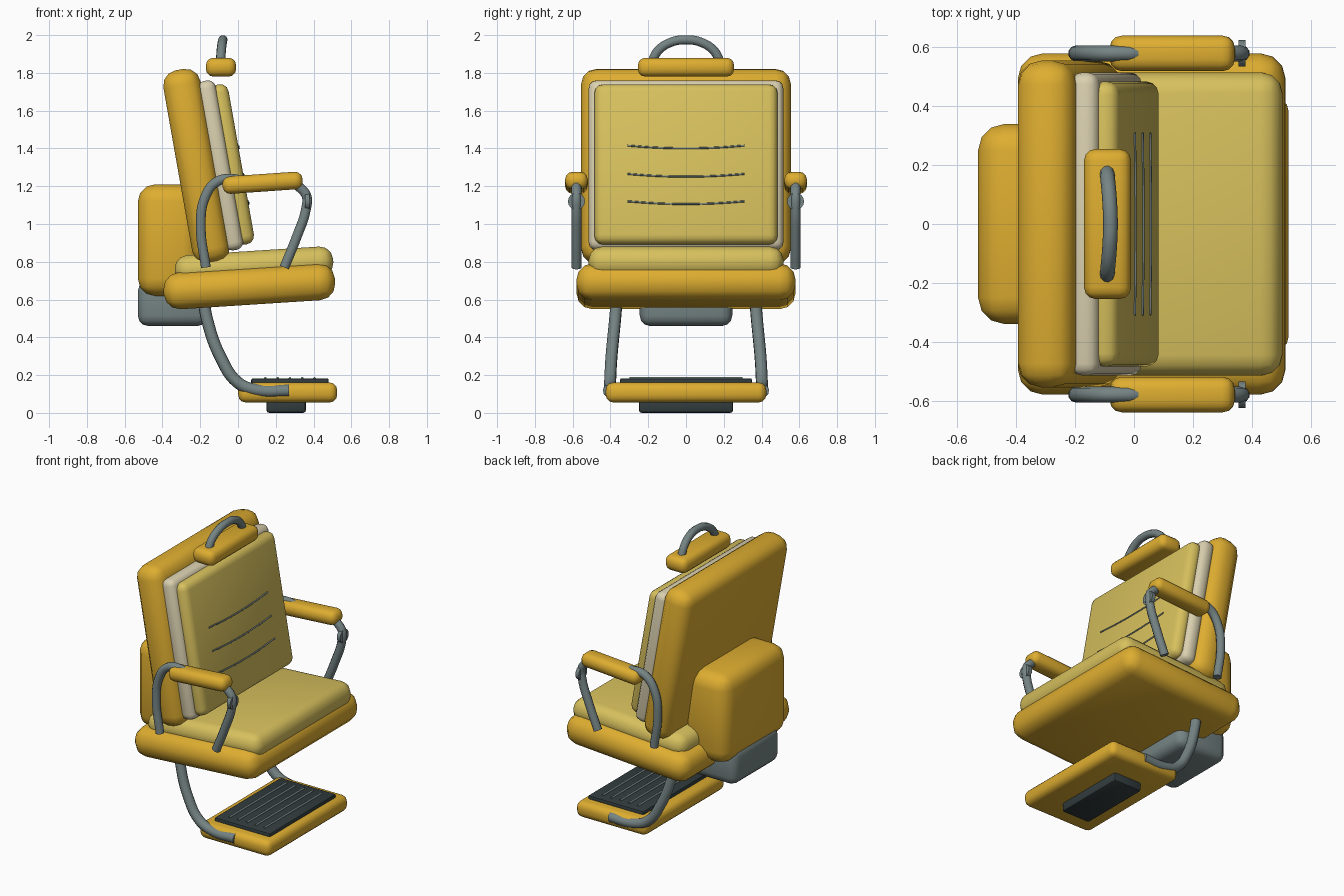
import bpy, bmesh
from math import radians, sin, cos
from mathutils import Matrix

if "Cube" in bpy.data.objects:
    bpy.data.objects.remove(bpy.data.objects["Cube"], do_unlink=True)


def material(name, r, g, b):
    m = bpy.data.materials.new(name)
    m.use_nodes = True
    m.diffuse_color = (r, g, b, 1)
    bsdf = m.node_tree.nodes["Principled BSDF"]
    bsdf.inputs["Base Color"].default_value = (r, g, b, 1)
    bsdf.inputs["Roughness"].default_value = 0.6
    return m


GOLD = material("golden yellow", 0.73, 0.42, 0.03)
PALE = material("pale yellow", 0.68, 0.53, 0.11)
CREAM = material("cream", 0.70, 0.63, 0.43)
GREY = material("steel grey", 0.18, 0.23, 0.23)
DARK = material("dark rubber", 0.032, 0.045, 0.048)


def finish(name, mesh, mat):
    obj = bpy.data.objects.new(name, mesh)
    bpy.context.collection.objects.link(obj)
    mesh.materials.clear()
    mesh.materials.append(mat)
    bpy.ops.object.select_all(action="DESELECT")
    obj.select_set(True)
    bpy.context.view_layer.objects.active = obj
    bpy.ops.object.shade_smooth_by_angle(angle=radians(40))
    return obj


def padded_box(name, centre, size, radius, mat, tilt=0, segments=3):
    """Rounded box, tilted so its +x end rises / its top leans back."""
    bm = bmesh.new()
    bmesh.ops.create_cube(bm, size=1, matrix=Matrix.Diagonal((*size, 1)))
    bmesh.ops.bevel(bm, geom=bm.edges[:], offset=radius, segments=segments,
                    profile=0.5, affect="EDGES", clamp_overlap=True)
    mesh = bpy.data.meshes.new(name)
    bm.to_mesh(mesh)
    bm.free()
    obj = finish(name, mesh, mat)
    obj.location = centre
    obj.rotation_euler.y = -radians(tilt)
    return obj


def tube(name, points, radius, mat):
    """Round tube following a smooth path."""
    data = bpy.data.curves.new(name, "CURVE")
    data.dimensions = "3D"
    data.bevel_depth = radius
    data.bevel_resolution = 3
    data.resolution_u = 6
    data.use_fill_caps = True
    spline = data.splines.new("BEZIER")
    spline.bezier_points.add(len(points) - 1)
    for bp, p in zip(spline.bezier_points, points):
        bp.co = p
        bp.handle_left_type = bp.handle_right_type = "AUTO"
    temp = bpy.data.objects.new(name + "_path", data)
    bpy.context.collection.objects.link(temp)
    bpy.context.view_layer.update()
    graph = bpy.context.evaluated_depsgraph_get()
    mesh = bpy.data.meshes.new_from_object(temp.evaluated_get(graph))
    bpy.data.objects.remove(temp, do_unlink=True)
    return finish(name, mesh, mat)


# Seat
padded_box("seat_base", (0.06, 0, 0.67), (0.91, 1.16, 0.195), 0.085, GOLD, 3.7)
padded_box("seat_cushion", (0.085, 0, 0.778), (0.84, 1.03, 0.16), 0.07, PALE, 3.7)

# Reclined backrest in three layers
LEAN = 10
padded_box("back_shell", (-0.22, 0, 1.305), (0.2, 1.11, 1.04), 0.08, GOLD, LEAN)
padded_box("back_piping", (-0.095, 0, 1.31), (0.1, 1.03, 0.91), 0.04, CREAM, LEAN)
padded_box("back_cushion", (-0.032, 0, 1.315), (0.1, 0.97, 0.86), 0.045, PALE, LEAN)

# Stitched seams lying on the cushion face
slope = sin(radians(LEAN)) / cos(radians(LEAN))
for i, z in enumerate((1.12, 1.265, 1.415)):
    path = []
    for t in (-1, -0.5, 0, 0.5, 1):
        h = z - 0.014 * (1 - t * t)
        path.append((0.0195 - (h - 1.315) * slope, 0.31 * t, h))
    tube(f"back_seam_{i + 1}", path, 0.005, GREY)

# Headrest with carrying handle
padded_box("headrest", (-0.09, 0, 1.83), (0.16, 0.51, 0.1), 0.04, GOLD)
tube("headrest_handle", [(-0.092, -0.18, 1.86), (-0.089, -0.15, 1.915),
                         (-0.083, -0.08, 1.962), (-0.08, 0, 1.975),
                         (-0.083, 0.08, 1.962), (-0.089, 0.15, 1.915),
                         (-0.092, 0.18, 1.86)], 0.025, GREY)

# Rear pack and lower housing
padded_box("rear_pack", (-0.365, 0, 0.915), (0.33, 0.68, 0.59), 0.09, GOLD)
padded_box("lower_housing", (-0.345, 0, 0.58), (0.37, 0.49, 0.24), 0.055, GREY)

# Armrests and footrest struts on both sides
for side, s in (("left", 1), ("right", -1)):
    y = 0.58 * s
    padded_box(side + "_arm_pad", (0.13, y, 1.218), (0.425, 0.12, 0.093), 0.04, GOLD, 4)
    tube(side + "_arm_rear_tube", [(x, y, z) for x, z in (
        (-0.17, 0.77), (-0.197, 0.98), (-0.175, 1.14), (-0.11, 1.225),
        (-0.02, 1.238), (0.04, 1.22))], 0.027, GREY)
    tube(side + "_arm_front_tube", [(x, y, z) for x, z in (
        (0.245, 0.77), (0.31, 0.93), (0.36, 1.08), (0.362, 1.15),
        (0.31, 1.21))], 0.027, GREY)
    # pivot disc on the front tube
    bm = bmesh.new()
    bmesh.ops.create_cone(bm, cap_ends=True, segments=16, radius1=0.045,
                          radius2=0.045, depth=0.025)
    mesh = bpy.data.meshes.new(side + "_arm_pivot")
    bm.to_mesh(mesh)
    bm.free()
    pivot = finish(side + "_arm_pivot", mesh, GREY)
    pivot.location = (0.367, y, 1.12)
    pivot.rotation_euler.y = radians(90)

    tube(side + "_foot_strut", [(x, s * w, z) for x, w, z in (
        (-0.185, 0.365, 0.62), (-0.165, 0.375, 0.5), (-0.09, 0.395, 0.29),
        (0.0, 0.402, 0.16), (0.1, 0.405, 0.12), (0.27, 0.408, 0.118))],
        0.032, GREY)

# Footrest with ribbed mat and underside pad
padded_box("footrest", (0.263, 0, 0.108), (0.524, 0.85, 0.106), 0.04, GOLD)
padded_box("foot_mat", (0.275, 0, 0.165), (0.41, 0.70, 0.036), 0.01, DARK, segments=2)
padded_box("foot_under_pad", (0.255, 0, 0.035), (0.21, 0.50, 0.07), 0.015, DARK, segments=2)
for i in range(5):
    x = 0.275 + (i - 2) * 0.065
    tube(f"foot_mat_rib_{i + 1}", [(x, -0.3, 0.183), (x, 0.3, 0.183)], 0.007, GREY)
